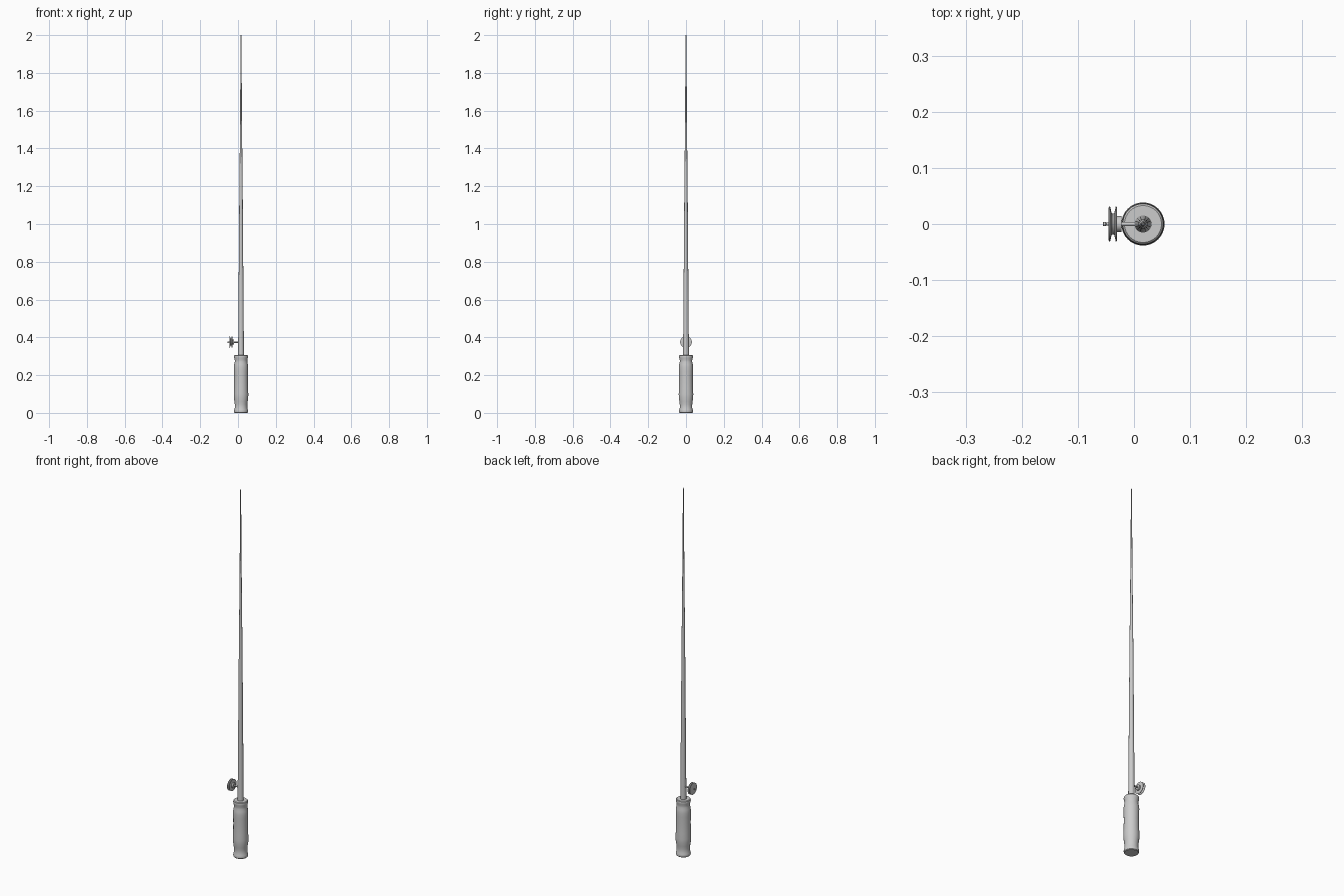
import bpy, math

if "Cube" in bpy.data.objects:
    bpy.data.objects.remove(bpy.data.objects["Cube"])

AXIS_X = 0.016   # rod and grip axis
REEL_Z = 0.375


def lathe(name, profile, loc, sides=32, along_x=False):
    """Spin a (radius, height) profile round its axis, with closed ends."""
    verts, faces = [], []
    for r, h in profile:
        for i in range(sides):
            a = 2 * math.pi * i / sides
            c, s = r * math.cos(a), r * math.sin(a)
            verts.append((h, c, s) if along_x else (c, s, h))
    for k in range(len(profile) - 1):
        for i in range(sides):
            j = (i + 1) % sides
            faces.append((k * sides + i, k * sides + j,
                          (k + 1) * sides + j, (k + 1) * sides + i))
    faces.append(tuple(reversed(range(sides))))
    faces.append(tuple(range(len(verts) - sides, len(verts))))
    mesh = bpy.data.meshes.new(name)
    mesh.from_pydata(verts, [], faces)
    obj = bpy.data.objects.new(name, mesh)
    obj.location = loc
    bpy.context.collection.objects.link(obj)
    bpy.ops.object.select_all(action='DESELECT')
    obj.select_set(True)
    bpy.context.view_layer.objects.active = obj
    bpy.ops.object.shade_smooth_by_angle(angle=math.radians(35))
    return obj


# Grip with a rounded collar at each end
lathe("grip", [
    (0.033, 0.0), (0.036, 0.003), (0.037, 0.010), (0.036, 0.017),
    (0.033, 0.026), (0.033, 0.045), (0.035, 0.060), (0.038, 0.080),
    (0.0385, 0.100), (0.037, 0.130), (0.0365, 0.180), (0.037, 0.220),
    (0.0375, 0.240), (0.036, 0.257), (0.033, 0.270), (0.033, 0.280),
    (0.036, 0.291), (0.037, 0.298), (0.036, 0.304), (0.033, 0.307),
], (AXIS_X, 0, 0))

# Tapered rod
lathe("rod", [(0.0155, 0.30), (0.0135, 0.55), (0.009, 1.15),
              (0.006, 1.45), (0.002, 2.0)], (AXIS_X, 0, 0), 16)

# Reel: stem into the rod, mounting hub, spool and winding knob, along x
reel = (0, 0, REEL_Z)
lathe("reel_stem", [(0.004, -0.025), (0.004, 0.012)], reel, 12, True)
lathe("reel_hub", [(0.014, -0.032), (0.014, -0.022)], reel, 24, True)
lathe("reel_spool", [
    (0.028, -0.0455), (0.031, -0.0445), (0.031, -0.0425), (0.020, -0.040),
    (0.018, -0.0375), (0.020, -0.035), (0.031, -0.0325), (0.031, -0.031),
    (0.028, -0.030),
], reel, 32, True)
lathe("reel_knob", [(0.002, -0.0555), (0.004, -0.0545), (0.004, -0.051),
                    (0.0025, -0.049), (0.0025, -0.044)], reel, 12, True)
